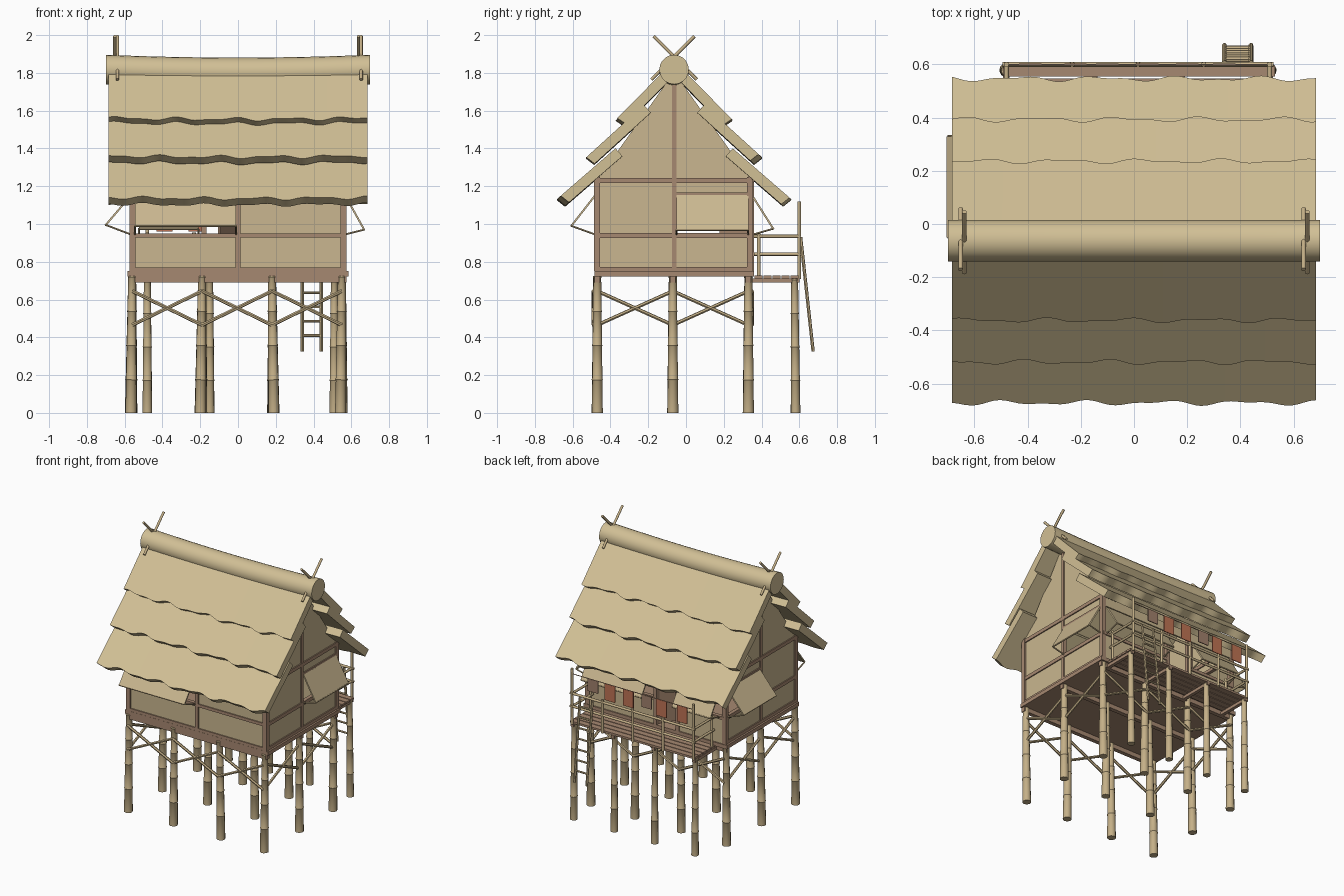
import bpy, bmesh, math, random
from mathutils import Vector

random.seed(4)
if "Cube" in bpy.data.objects:
    bpy.data.objects.remove(bpy.data.objects["Cube"])
parts = []


def material(name, rgb):
    col = [(c / 255) ** 2.2 for c in rgb] + [1]
    m = bpy.data.materials.new(name)
    m.use_nodes = True
    m.diffuse_color = col
    m.node_tree.nodes["Principled BSDF"].inputs["Base Color"].default_value = col
    return m


THATCH = material("thatch straw", (208, 190, 148))
WALL = material("woven wall", (200, 181, 142))
BAMBOO = material("bamboo", (196, 175, 135))
WOOD = material("brown wood", (165, 135, 112))
ORANGE = material("orange cloth", (190, 115, 85))
BROWN = material("brown cloth", (160, 128, 108))


def loft(name, rings, mat):
    """Closed skin through rings of points, capped at both ends."""
    bm = bmesh.new()
    loops = [[bm.verts.new(p) for p in ring] for ring in rings]
    n = len(loops[0])
    for a, b in zip(loops, loops[1:]):
        for i in range(n):
            bm.faces.new((a[i], a[(i + 1) % n], b[(i + 1) % n], b[i]))
    bm.faces.new(loops[0])
    bm.faces.new(loops[-1])
    bmesh.ops.recalc_face_normals(bm, faces=bm.faces)
    mesh = bpy.data.meshes.new(name)
    bm.to_mesh(mesh)
    bm.free()
    mesh.materials.append(mat)
    ob = bpy.data.objects.new(name, mesh)
    bpy.context.collection.objects.link(ob)
    parts.append(ob)
    return ob


def box(name, x, y, z, mat):
    ring = lambda h: [(x[0], y[0], h), (x[1], y[0], h), (x[1], y[1], h), (x[0], y[1], h)]
    return loft(name, [ring(z[0]), ring(z[1])], mat)


def pole(name, p, q, r, mat=BAMBOO, sides=8, profile=((0, 1), (1, 1))):
    """Round pole from p to q; profile lists (fraction, radius factor)."""
    p, q = Vector(p), Vector(q)
    d = q - p
    u = d.orthogonal().normalized()
    v = d.normalized().cross(u)
    turn = [2 * math.pi * i / sides for i in range(sides)]
    return loft(name, [[p + d * t + (u * math.cos(a) + v * math.sin(a)) * r * k for a in turn]
                       for t, k in profile], mat)


def plate(name, a, b, c, d, thick, mat):
    """Flat board with corners a-b-c-d."""
    pts = [Vector(p) for p in (a, b, c, d)]
    n = (pts[1] - pts[0]).cross(pts[3] - pts[0]).normalized() * thick / 2
    return loft(name, [[p - n for p in pts], [p + n for p in pts]], mat)


# House limits
MID = -0.063
FRONT, BACK, SIDE = -0.47, 0.345, 0.565
FLOOR, SILL, HEAD, TOP = 0.75, 0.945, 1.155, 1.23

# Stilts with stepped bamboo joints
joints = []
for k in range(4):
    joints += [(k / 4, 1 - 0.07 * k), (k / 4 + 0.235, 0.92 - 0.07 * k), (k / 4 + 0.242, 1.03 - 0.07 * k)]
joints.append((1, 0.7))
columns = [-0.56, -0.19, 0.18, 0.55]
rows = [FRONT, -0.07, 0.33]
for x in columns:
    for y in rows:
        j = random.uniform(-0.012, 0.012)
        pole("stilt", (x + j, y, 0), (x, y, 0.725), 0.03, profile=joints, sides=10)
for x in (-0.48, -0.15, 0.18, 0.51):
    pole("balcony_stilt", (x, 0.58, 0), (x, 0.575, 0.71), 0.026, profile=joints, sides=10)


def cross_brace(p, q):
    for lo, hi in ((0.465, 0.645), (0.645, 0.465)):
        pole("cross_brace", (*p, lo), (*q, hi), 0.01, sides=6)


for a, b in zip(columns, columns[1:]):
    cross_brace((a, FRONT - 0.02), (b, FRONT - 0.02))
    cross_brace((a, rows[2] + 0.02), (b, rows[2] + 0.02))
for x in (columns[0], columns[-1]):
    for a, b in zip(rows, rows[1:]):
        cross_brace((x, a), (x, b))

# Floor and its beams
box("floor", (-0.585, 0.585), (-0.485, 0.36), (0.722, FLOOR), WOOD)
for y in rows:
    box("floor_beam", (-0.575, 0.575), (y - 0.015, y + 0.015), (0.69, 0.722), WOOD)


def wall(a, b, z, fixed, axis):
    """Wall panel on the x or y axis."""
    t = (fixed - 0.006, fixed + 0.006)
    box("wall_panel", *(((a, b), t) if axis == "x" else (t, (a, b))), z, WALL)


def rail(a, b, z, fixed, axis, h=0.011):
    t = (fixed - 0.014, fixed + 0.014)
    box("wall_rail", *(((a, b), t) if axis == "x" else (t, (a, b))), (z - h, z + h), WOOD)


def shutter(hinge_a, hinge_b, out, drop):
    """Awning shutter propped open by two struts."""
    a, b, out = Vector(hinge_a), Vector(hinge_b), Vector(out)
    low = out + Vector((0, 0, -drop))
    plate("shutter", a, b, b + low, a + low, 0.01, WALL)
    pole("shutter_bar", a + low, b + low, 0.006, sides=6)
    for p in (a, b):
        pole("shutter_strut", p + low, (p.x, p.y, SILL), 0.005, sides=6)


# Side walls and gables
for s in (-1, 1):
    x = s * 0.558
    wall(FRONT, BACK, (FLOOR, SILL), x, "y")
    wall(FRONT, MID, (SILL, TOP), x, "y")
    wall(MID, BACK, (HEAD, TOP), x, "y")
    for z in (0.76, SILL - 0.005, TOP):
        rail(FRONT, BACK, z, x, "y", 0.013)
    rail(MID, BACK, HEAD, x, "y")
    plate("gable", (x, MID - 0.41, TOP), (x, MID + 0.41, TOP), (x, MID + 0.01, 1.79),
          (x, MID - 0.01, 1.79), 0.012, WALL)
    box("gable_post", (x - 0.013, x + 0.013), (MID - 0.012, MID + 0.012), (FLOOR, 1.79), WOOD)
    for y in (FRONT, BACK - 0.005):
        box("corner_post", (x - 0.016, x + 0.016), (y - 0.016, y + 0.016), (FLOOR, 1.25), WOOD)
    reach, drop = (0.1, 0.18) if s > 0 else (0.132, 0.155)
    shutter((s * 0.568, -0.05, 1.15), (s * 0.568, 0.33, 1.15), (s * reach, 0, 0), drop)

# Front wall
wall(-SIDE, SIDE, (FLOOR, SILL), FRONT, "x")
wall(0, SIDE, (SILL, TOP), FRONT, "x")
wall(-SIDE, 0, (HEAD, TOP), FRONT, "x")
for z in (0.76, SILL - 0.005, TOP):
    rail(-SIDE, SIDE, z, FRONT, "x")
box("front_post", (-0.013, 0.013), (FRONT - 0.016, FRONT + 0.016), (FLOOR, TOP), WOOD)
shutter((-0.545, FRONT - 0.012, 1.15), (-0.01, FRONT - 0.012, 1.15), (0, -0.125, 0), 0.16)

# Back wall with doorway, open door and two windows
for a, b in ((-SIDE, -0.18), (0, SIDE)):
    wall(a, b, (FLOOR, SILL), BACK, "x")
    rail(a, b, SILL - 0.005, BACK, "x")
    shutter((a + 0.04, BACK + 0.012, 1.14), (b - 0.03, BACK + 0.012, 1.14), (0, 0.105, 0), 0.165)
wall(-SIDE, SIDE, (HEAD, TOP), BACK, "x")
rail(-SIDE, SIDE, TOP, BACK, "x")
for x in (-0.18, 0):
    box("door_post", (x - 0.013, x + 0.013), (BACK - 0.015, BACK + 0.015), (FLOOR, TOP), WOOD)
plate("door", (-0.01, BACK - 0.02, FLOOR), (-0.1, 0.18, FLOOR), (-0.1, 0.18, HEAD),
      (-0.01, BACK - 0.02, HEAD), 0.012, WOOD)

# Balcony deck
for i in range(5):
    y = 0.362 + i * 0.048
    box("balcony_plank", (-0.49, 0.53), (y, y + 0.042), (0.712, 0.727), WOOD)
for x in (-0.48, -0.15, 0.18, 0.51):
    box("balcony_joist", (x - 0.012, x + 0.012), (0.33, 0.6), (0.69, 0.712), WOOD)

# Balcony railing
for i in range(5):
    x = -0.48 + i * 0.2475
    pole("railing_post", (x, 0.6, 0.71), (x, 0.6, 1.12 if i in (0, 4) else 0.955), 0.01)
for z in (0.84, 0.935):
    pole("railing_bar", (-0.495, 0.6, z), (0.525, 0.6, z), 0.009)
    for x in (-0.48, 0.51):
        pole("railing_end_bar", (x, 0.36, z), (x, 0.61, z), 0.009)
for x in (-0.48, 0.51):
    pole("railing_end_post", (x, 0.385, 0.71), (x, 0.385, 0.955), 0.01)

# Clothes line
pole("clothes_line", (-0.48, 0.6, 1.08), (0.51, 0.6, 1.08), 0.003, WOOD, 5)
for i, x in enumerate((-0.39, -0.22, -0.1, 0.05, 0.2, 0.34)):
    low = 0.96 if i % 3 != 2 else 0.99
    box("hanging_cloth", (x - 0.042, x + 0.042), (0.598, 0.604), (low, 1.08), BROWN if i % 3 == 2 else ORANGE)

# Ladder
foot, head = Vector((0, 0.673, 0.325)), Vector((0, 0.607, 0.93))
for x in (0.34, 0.44):
    off = Vector((x, 0, 0))
    pole("ladder_rail", foot + off, head + off, 0.009, sides=6)
for i in range(7):
    p = foot.lerp(head, 0.14 + i * 0.125)
    pole("ladder_rung", (0.335, p.y, p.z), (0.445, p.y, p.z), 0.007, sides=6)


# Thatch layers: (distance from ridge, height) at upper and lower edge
def thatch(side, upper, lower, phase):
    a, b = Vector(upper), Vector(lower)
    run = (b - a).normalized()
    down = Vector((run.y, -run.x)) * 0.055
    rings = []
    for i in range(61):
        x = -0.685 + 1.37 * i / 60
        wave = 0.009 * math.sin(x * 21 + phase) + 0.006 * math.sin(x * 37 + phase * 2)
        edge = b + run * wave
        section = (a, edge, edge + down - run * 0.01, a + down)
        rings.append([(x, MID + side * p.x, p.y + 0.012 * (x * x - 0.4)) for p in section])
    loft("thatch_layer", rings, THATCH)


layers = (((0.0, 1.865), (0.3, 1.56)), ((0.16, 1.63), (0.457, 1.36)), ((0.31, 1.4), (0.61, 1.14)))
for side in (-1, 1):
    for i, (upper, lower) in enumerate(layers):
        thatch(side, upper, lower, i * 1.7 + side)

# Sagging ridge roll
rings = []
for i in range(15):
    x = -0.7 + 0.1 * i
    z = 1.803 + 0.03 * x * x
    rings.append([(x, MID + 0.078 * math.cos(t * math.pi / 10), z + 0.078 * math.sin(t * math.pi / 10))
                  for t in range(20)])
loft("ridge_roll", rings, THATCH)

# Crossed ridge poles
for x in (-0.645, 0.645):
    for s in (-1, 1):
        pole("ridge_pole", (x + s * 0.007, MID - s * 0.12, 1.765), (x + s * 0.007, MID + s * 0.108, 1.994), 0.009)

# Smooth round parts, keep edges sharp
bpy.ops.object.select_all(action="DESELECT")
for ob in parts:
    ob.select_set(True)
bpy.context.view_layer.objects.active = parts[0]
bpy.ops.object.shade_smooth_by_angle(angle=math.radians(50))
